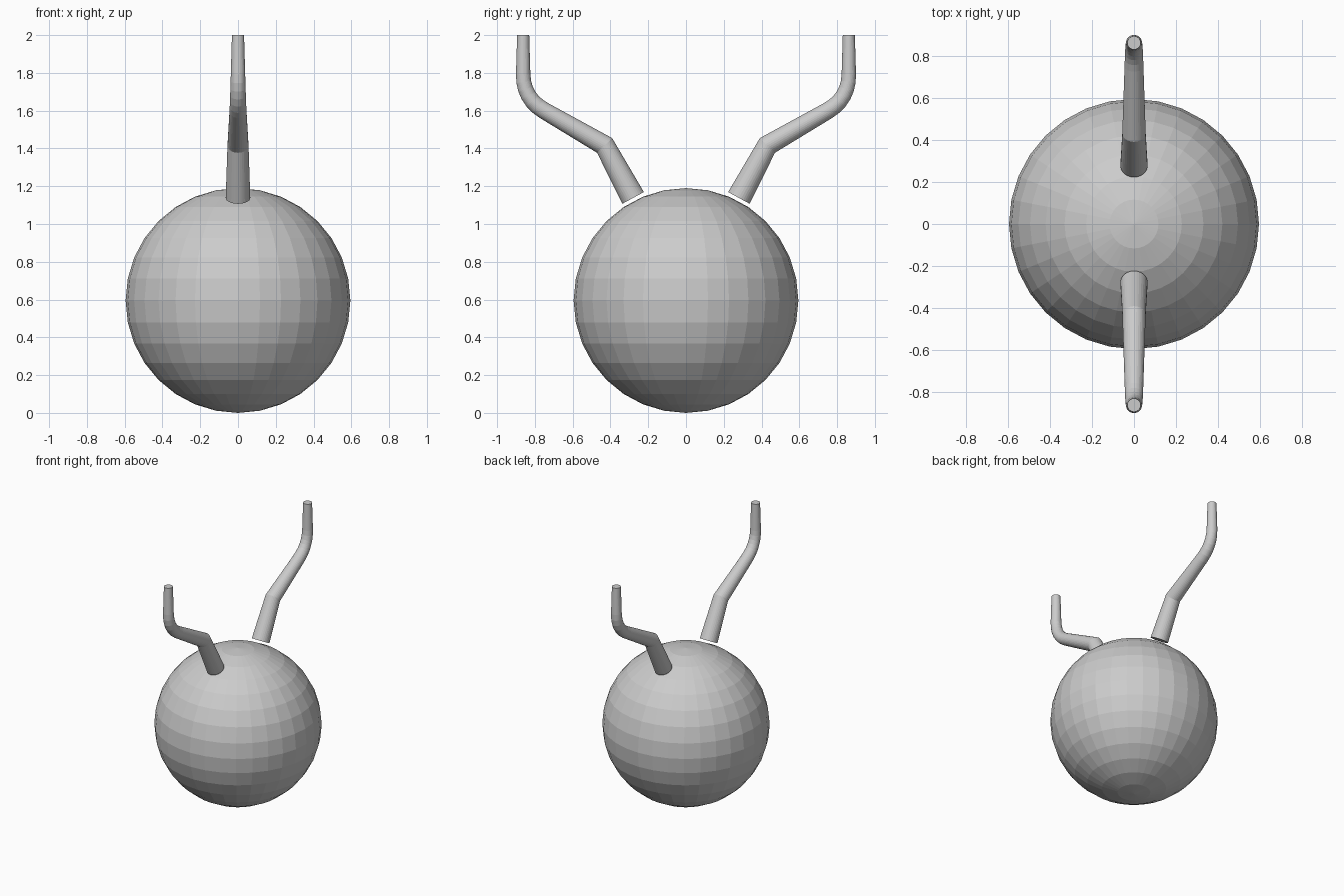
import bpy
from mathutils import Vector

cube = bpy.data.objects.get("Cube")
if cube:
    bpy.data.objects.remove(cube, do_unlink=True)

# Single grey material
grey = bpy.data.materials.new("plain grey")
grey.use_nodes = True
colour = (0.6, 0.6, 0.6, 1)
grey.diffuse_color = colour
grey.node_tree.nodes["Principled BSDF"].inputs["Base Color"].default_value = colour

# Faceted ball body
R = 0.595
bpy.ops.mesh.primitive_uv_sphere_add(segments=32, ring_count=16, radius=R, location=(0, 0, R))
body = bpy.context.object
body.name = "ball_body"
body.data.materials.append(grey)


def horn_path(side):
    """Centre line: straight root, sharp elbow, rounded upper bend, upright tip."""
    root, elbow = Vector((0, 0.28, 1.138)), Vector((0, 0.431, 1.416))
    corner, tip = Vector((0, 0.862, 1.664)), Vector((0, 0.862, 2.0))
    start = corner + (elbow - corner).normalized() * 0.13
    end = corner + (tip - corner).normalized() * 0.13
    steps = 6
    bend = []
    for i in range(steps + 1):
        t = i / steps
        bend.append(start * (1 - t) ** 2 + corner * 2 * t * (1 - t) + end * t * t)
    return [Vector((0, p.y * side, p.z)) for p in [root, elbow, *bend, tip]]


def add_horn(name, side):
    """Round tapering tube with flat capped ends."""
    curve = bpy.data.curves.new(name, "CURVE")
    curve.dimensions = "3D"
    curve.bevel_depth = 1
    curve.bevel_resolution = 14
    curve.use_fill_caps = True
    path = horn_path(side)
    lengths = [0]
    for a, b in zip(path, path[1:]):
        lengths.append(lengths[-1] + (b - a).length)
    spline = curve.splines.new("POLY")
    spline.use_smooth = False
    spline.points.add(len(path) - 1)
    for point, pos, run in zip(spline.points, path, lengths):
        point.co = (*pos, 1)
        point.radius = 0.065 - 0.033 * run / lengths[-1]
    curve.materials.append(grey)
    horn = bpy.data.objects.new(name, curve)
    bpy.context.collection.objects.link(horn)
    bpy.ops.object.select_all(action="DESELECT")
    horn.select_set(True)
    bpy.context.view_layer.objects.active = horn
    bpy.ops.object.convert(target="MESH")


# Front and back horns
add_horn("front_horn", -1)
add_horn("back_horn", 1)
